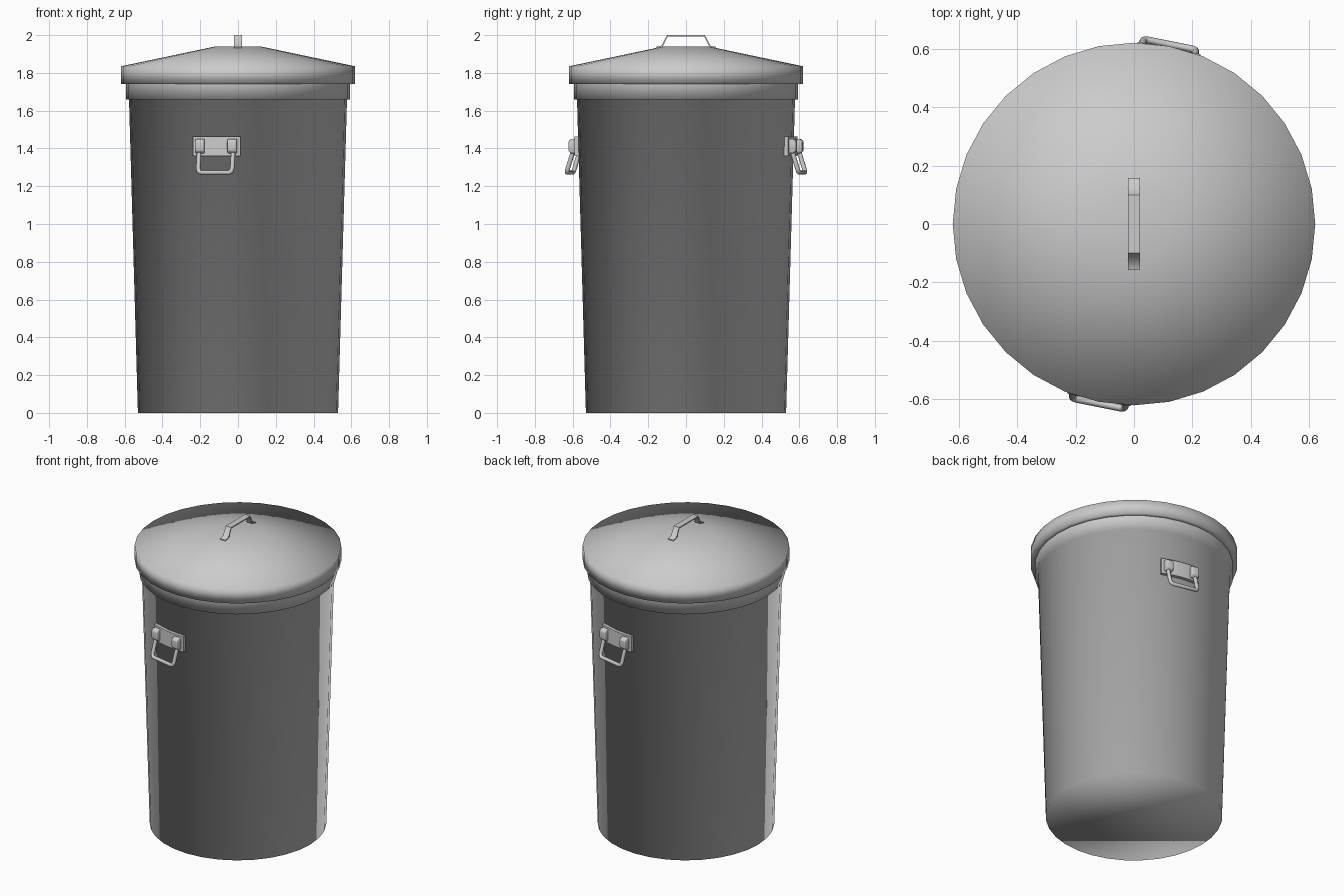
import bpy, bmesh
from math import sin, cos, pi, radians
from mathutils import Matrix, Vector

if "Cube" in bpy.data.objects:
    bpy.data.objects.remove(bpy.data.objects["Cube"])

SIDES = 32


def make_object(name, bm, matrix=None, angle=50):
    bmesh.ops.recalc_face_normals(bm, faces=bm.faces)
    mesh = bpy.data.meshes.new(name)
    bm.to_mesh(mesh)
    bm.free()
    if matrix is not None:
        mesh.transform(matrix)
    for p in mesh.polygons:
        p.use_smooth = True
    mesh.set_sharp_from_angle(angle=radians(angle))
    obj = bpy.data.objects.new(name, mesh)
    bpy.context.collection.objects.link(obj)
    return obj


def lathe(name, profile, cap_first=False, cap_last=False):
    """Spin an (r, z) profile; shaded smooth throughout."""
    bm = bmesh.new()
    rings = [[bm.verts.new((r * cos(2 * pi * i / SIDES), r * sin(2 * pi * i / SIDES), z))
              for i in range(SIDES)] for r, z in profile]
    for a, b in zip(rings, rings[1:]):
        for i in range(SIDES):
            j = (i + 1) % SIDES
            bm.faces.new((a[i], a[j], b[j], b[i]))
    if cap_first:
        bm.faces.new(rings[0])
    if cap_last:
        bm.faces.new(rings[-1])
    return make_object(name, bm, angle=180)


def prism(name, points, offset, matrix=None, bevel=0):
    """Extrude a closed outline of 3D points along an offset vector."""
    bm = bmesh.new()
    face = bm.faces.new([bm.verts.new(p) for p in points])
    new = bmesh.ops.extrude_face_region(bm, geom=[face])
    bmesh.ops.translate(bm, vec=offset,
                        verts=[v for v in new["geom"] if isinstance(v, bmesh.types.BMVert)])
    if bevel:
        bmesh.ops.bevel(bm, geom=bm.edges[:], offset=bevel, segments=2,
                        affect='EDGES', profile=0.5)
    return make_object(name, bm, matrix)


def tube(name, path, radius, matrix, sides=10):
    """Round bar along a flat path."""
    bm = bmesh.new()
    path = [Vector(p) for p in path]
    normal = (path[-1] - path[0]).cross(path[len(path) // 2] - path[0]).normalized()
    rings = []
    for i, p in enumerate(path):
        before = (p - path[i - 1]).normalized() if i else (path[1] - p).normalized()
        after = (path[i + 1] - p).normalized() if i < len(path) - 1 else before
        t = (before + after).normalized()
        side = t.cross(normal) / max(t.dot(before), 0.5)
        rings.append([bm.verts.new(p + radius * (side * cos(2 * pi * k / sides)
                                                 + normal * sin(2 * pi * k / sides)))
                      for k in range(sides)])
    for a, b in zip(rings, rings[1:]):
        for k in range(sides):
            m = (k + 1) % sides
            bm.faces.new((a[k], a[m], b[m], b[k]))
    bm.faces.new(rings[0])
    bm.faces.new(rings[-1])
    return make_object(name, bm, matrix, 60)


# Tapered bin body with the stepped collar under the lid
lathe("bin_body", [(0.53, 0), (0.577, 1.658), (0.593, 1.658), (0.593, 1.75)], cap_first=True)

# Conical lid with a vertical rim and a lip turned in to the collar
lathe("lid", [(0.593, 1.742), (0.62, 1.742), (0.62, 1.835), (0.12, 1.94)], cap_last=True)

# Bent strap handle with feet resting on the lid
upper = [(0.158, 1.938), (0.13, 1.944), (0.1, 2.0)]
lower = [(0.158, 1.93), (0.125, 1.936), (0.096, 1.993)]
outline = upper + [(-y, z) for y, z in reversed(upper)] \
    + [(-y, z) for y, z in lower] + list(reversed(lower))
prism("lid_handle", [(-0.02, y, z) for y, z in outline], (0.04, 0, 0))

# Two swinging side handles, opposite each other
for label, turn in (("front", -11.25), ("back", 168.75)):
    rot = Matrix.Rotation(radians(turn), 4, 'Z')

    # Curved mounting plate
    angles = [radians(a) for a in (-12.6, -8, -4, 0, 4, 8, 12.6)]
    plate = [(0.59 * sin(a), -0.59 * cos(a), 1.36) for a in angles]
    plate += [(0.563 * sin(a), -0.563 * cos(a), 1.36) for a in reversed(angles)]
    prism(label + "_handle_plate", plate, (0, 0, 0.102), rot)

    # Rounded lugs that hold the bar
    for s, side in ((-1, "left"), (1, "right")):
        lug = [(s * 0.087 - 0.024, y, z) for y, z in
               ((-0.57, 1.374), (-0.6, 1.374), (-0.614, 1.388),
                (-0.614, 1.436), (-0.6, 1.45), (-0.57, 1.45))]
        prism(f"{label}_{side}_lug", lug, (0.048, 0, 0), rot, 0.005)

    # Bent bar leaning outward: (x, distance down the slope 0..1)
    half = [(0.092, 0.0), (0.092, 0.84), (0.088, 0.95), (0.077, 1.0)]
    path = half + [(-x, t) for x, t in reversed(half)]
    tube(label + "_handle_bar",
         [(x, -0.584 - 0.042 * t, 1.41 - 0.137 * t) for x, t in path], 0.012, rot)
